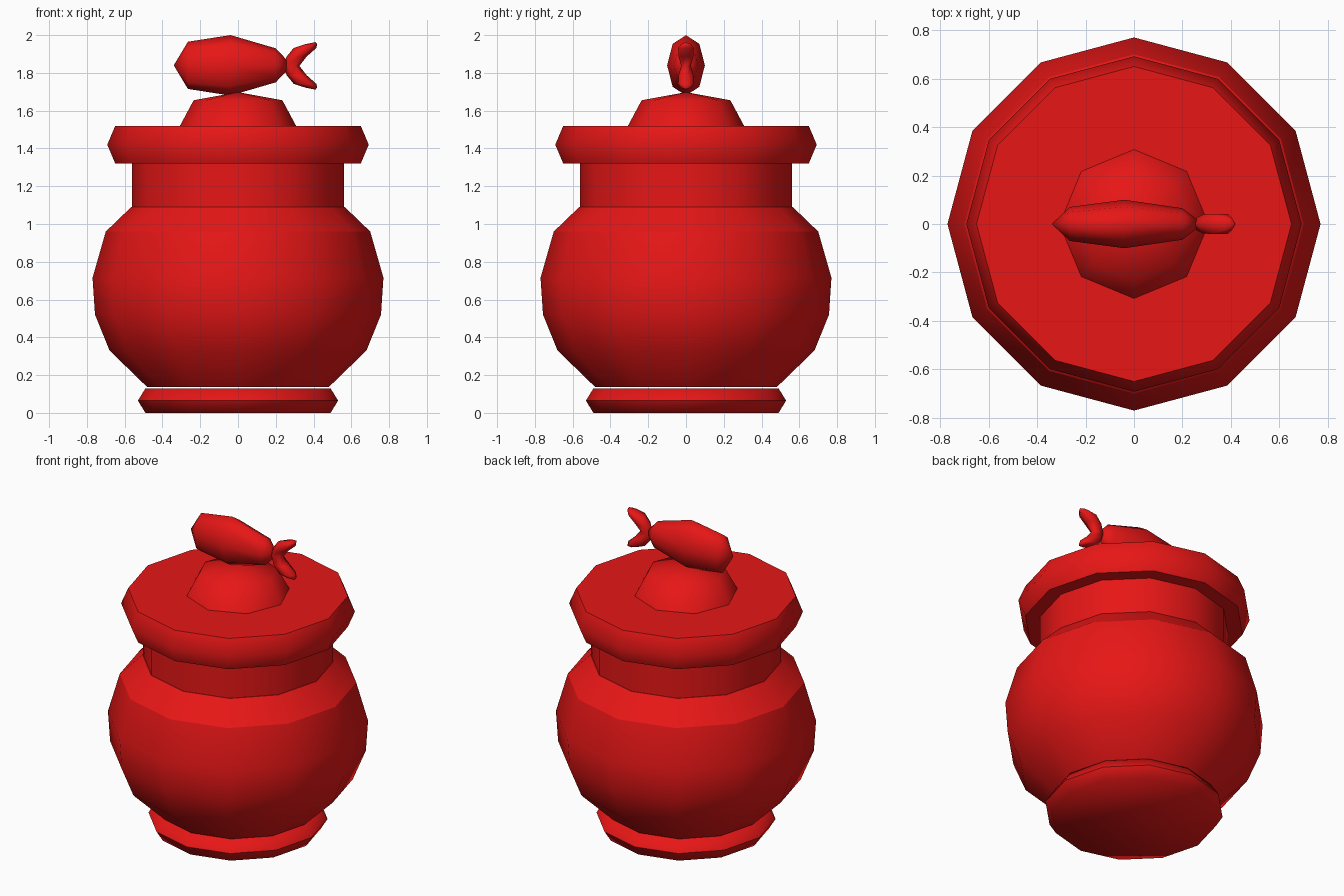
import bpy, bmesh
from math import sin, cos, tau, radians

if "Cube" in bpy.data.objects:
    bpy.data.objects.remove(bpy.data.objects["Cube"])

red = bpy.data.materials.new("red_glaze")
red.diffuse_color = (0.8, 0.008, 0.008, 1)
red.use_nodes = True
red.node_tree.nodes["Principled BSDF"].inputs["Base Color"].default_value = red.diffuse_color


def loft(name, rings, sides, place, angle):
    """Skin rings of points; place(ring, cos, sin) gives a vertex. Ends are capped."""
    bm = bmesh.new()
    loops = [[bm.verts.new(place(r, cos(tau * i / sides), sin(tau * i / sides)))
              for i in range(sides)] for r in rings]
    for a, b in zip(loops, loops[1:]):
        for i in range(sides):
            j = (i + 1) % sides
            bm.faces.new((a[i], a[j], b[j], b[i]))
    bm.faces.new(loops[0][::-1])
    bm.faces.new(loops[-1])
    bmesh.ops.remove_doubles(bm, verts=bm.verts, dist=1e-4)
    bmesh.ops.recalc_face_normals(bm, faces=bm.faces)
    mesh = bpy.data.meshes.new(name)
    bm.to_mesh(mesh)
    bm.free()
    mesh.materials.append(red)
    ob = bpy.data.objects.new(name, mesh)
    bpy.context.collection.objects.link(ob)
    bpy.ops.object.select_all(action='DESELECT')
    ob.select_set(True)
    bpy.context.view_layer.objects.active = ob
    bpy.ops.object.shade_smooth_by_angle(angle=radians(angle))
    return ob


def turned(name, profile, sides=12, angle=60):
    """Lathe a (radius, z) profile around z."""
    return loft(name, profile, sides, lambda r, c, s: (r[0] * c, r[0] * s, r[1]), angle)


# Pot
turned("foot_ring", [(0.49, 0), (0.53, 0.065), (0.49, 0.13)])
turned("pot_body", [(0.48, 0.136), (0.68, 0.33), (0.757, 0.52), (0.77, 0.715),
                    (0.70, 0.96), (0.565, 1.09)], angle=29)
turned("neck", [(0.562, 1.08), (0.562, 1.33)])

# Lid with dome
turned("lid", [(0.65, 1.32), (0.692, 1.42), (0.65, 1.52)])
turned("lid_dome", [(0.31, 1.515), (0.235, 1.655), (0, 1.698)], sides=8)

# Fish handle: rings of (x, half width, half height)
loft("fish_body", [(-0.34, 0, 0), (-0.265, 0.07, 0.125), (-0.04, 0.1, 0.16),
                   (0.2, 0.065, 0.09), (0.285, 0, 0)], 8,
     lambda r, c, s: (r[0], r[1] * c, 1.84 + r[2] * s), 85)

# Tail fin: upper half rings of (z offset, centre x, half length, half width), mirrored down
half = [(0, 0.281, 0.044, 0.03), (0.05, 0.311, 0.053, 0.045),
        (0.095, 0.355, 0.06, 0.048), (0.115, 0.388, 0.031, 0.03), (0.126, 0.41, 0, 0)]
tail = [(-z, x, l, w) for z, x, l, w in half[:0:-1]] + half
loft("fish_tail", tail, 6,
     lambda r, c, s: (r[1] + r[2] * c, r[3] * s, 1.837 + r[0]), 70)
